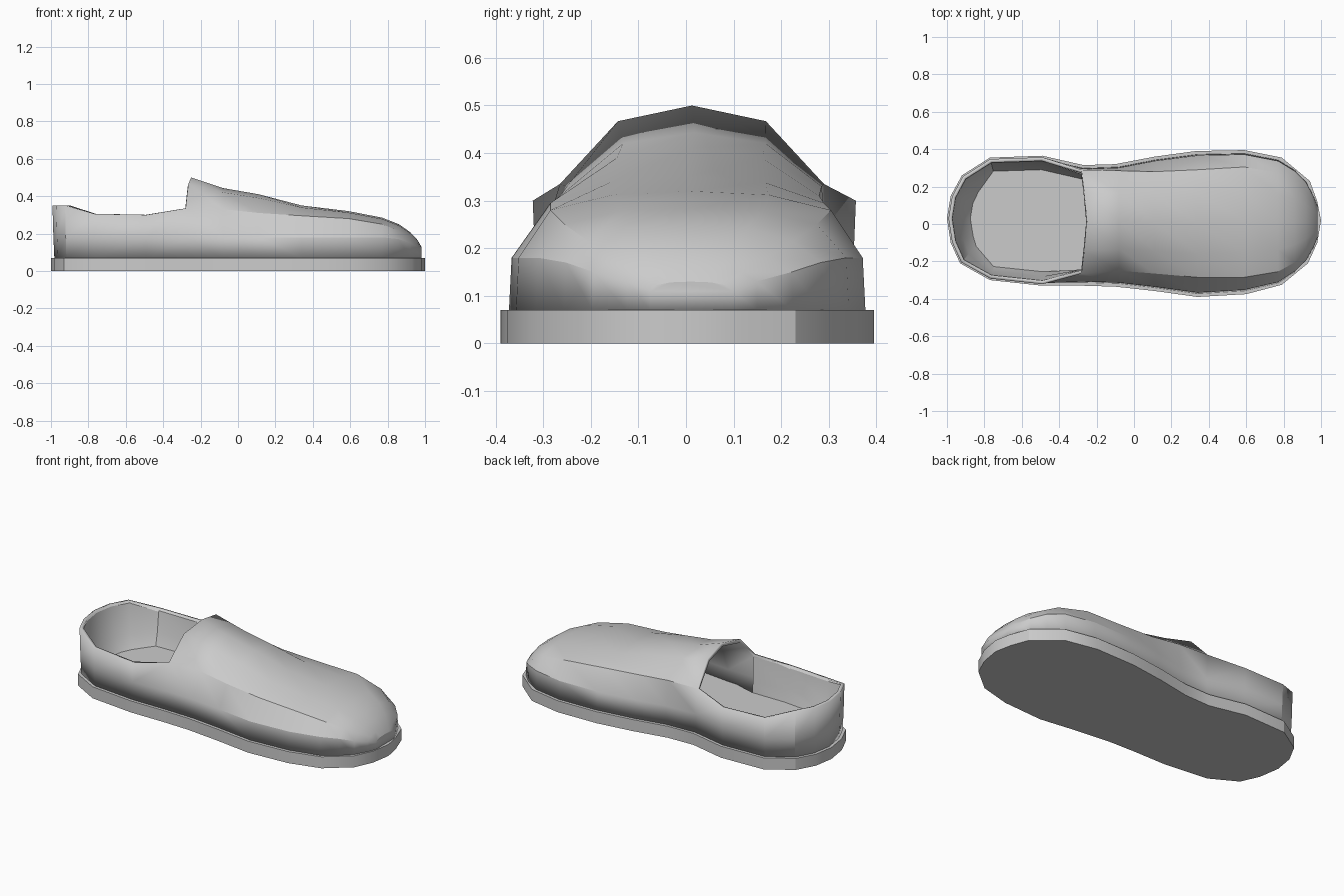
import bpy, bmesh
from mathutils import Vector

if "Cube" in bpy.data.objects:
    bpy.data.objects.remove(bpy.data.objects["Cube"])

# Sole outline: heel (from +y round to -y), then -y side, toe, +y side
HEEL = [(-.27, .315), (-.49, .365), (-.77, .355), (-.92, .26), (-.98, .15), (-1, .03),
        (-.98, -.10), (-.93, -.21), (-.77, -.30), (-.49, -.33), (-.27, -.33)]
FORE = [(-.1, -.335), (.11, -.358), (.34, -.39), (.6, -.375), (.79, -.325), (.93, -.21),
        (.98, -.10), (1, .02), (.98, .12), (.94, .23), (.79, .355), (.59, .395),
        (.33, .39), (.11, .36), (-.1, .32)]
OUTLINE = [Vector(p) for p in HEEL + FORE]
NH = len(HEEL)


def inset(i, d):
    n = len(OUTLINE)
    t = (OUTLINE[(i + 1) % n] - OUTLINE[i - 1]).normalized()
    return OUTLINE[i] + Vector((-t.y, t.x)) * d


def make(name, verts, faces, up_face=None, smooth=True):
    me = bpy.data.meshes.new(name)
    me.from_pydata([tuple(v) for v in verts], [], faces)
    ob = bpy.data.objects.new(name, me)
    bpy.context.collection.objects.link(ob)
    bm = bmesh.new()
    bm.from_mesh(me)
    bmesh.ops.remove_doubles(bm, verts=bm.verts, dist=.0005)
    bmesh.ops.recalc_face_normals(bm, faces=bm.faces)
    if up_face:
        top = max(bm.faces, key=up_face)
        if top.normal.z < 0:
            bmesh.ops.reverse_faces(bm, faces=bm.faces)
    bm.to_mesh(me)
    bm.free()
    if smooth:
        bpy.ops.object.select_all(action='DESELECT')
        ob.select_set(True)
        bpy.context.view_layer.objects.active = ob
        bpy.ops.object.shade_smooth_by_angle(angle=.5)
    return ob


def strip_faces(rows, cols, start=0):
    return [(start + r * cols + c, start + r * cols + c + 1,
             start + (r + 1) * cols + c + 1, start + (r + 1) * cols + c)
            for r in range(rows - 1) for c in range(cols - 1)]


# Sole slab
n = len(OUTLINE)
verts = [(p.x, p.y, z) for z in (0, .07) for p in OUTLINE]
faces = [tuple(range(n)), tuple(range(n, 2 * n))]
faces += [(i, (i + 1) % n, n + (i + 1) % n, n + i) for i in range(n)]
make("sole", verts, faces)

# Vamp stations: x, base y+, base y-, shoulder y+, shoulder y-, mid z, shoulder z, crest z
STATIONS = [
    (-.27, .298, -.312, .29, -.265, .18, .335, .50),
    (-.08, .305, -.318, .285, -.25, .18, .33, .443),
    (.11, .342, -.34, .28, -.265, .18, .31, .41),
    (.34, .372, -.372, .29, -.285, .18, .295, .35),
    (.59, .377, -.357, .305, -.285, .18, .28, .32),
    (.77, .342, -.315, .275, -.255, .18, .25, .285),
    (.86, .287, -.256, .225, -.205, .17, .215, .25),
    (.92, .225, -.197, .17, -.15, .15, .18, .208),
    (.96, .15, -.125, .115, -.095, .13, .15, .165),
    (.98, .10, -.075, .085, -.065, .11, .122, .13)]


def section(i):
    x, bp, bn, sp, sn, zm, zs, zc = STATIONS[i]
    mid = (sp + sn) / 2
    zu = zs + .8 * (zc - zs)
    dx = (-.01, .005, .02) if i == 0 else (0, 0, 0)
    return [(x, bp, .07), (x, bp * .985, zm), (x + dx[0], sp, zs),
            (x + dx[1], mid + (sp - mid) * .56, zu), (x + dx[2], mid, zc),
            (x + dx[1], mid + (sn - mid) * .56, zu), (x + dx[0], sn, zs),
            (x, bn * .985, zm), (x, bn, .07)]


verts = [v for i in range(len(STATIONS)) for v in section(i)]
faces = strip_faces(len(STATIONS), 9)
faces.append(tuple(range(len(verts) - 9, len(verts))))

# Heel wall columns joined to both sides of the throat section
RIM = {i: (.35 if OUTLINE[i].x < -.9 else .305 if OUTLINE[i].x < -.6 else .30)
       for i in range(1, NH - 1)}
throat = section(0)
columns = [throat[:3]]
for i in range(1, NH - 1):
    b, r = inset(i, .018), inset(i, .008)
    m = (b + r) / 2
    columns.append([(b.x, b.y, .07), (m.x, m.y, .18), (r.x, r.y, RIM[i])])
columns.append(throat[:5:-1])
start = len(verts)
verts += [v for col in columns for v in col]
faces += strip_faces(len(columns), 3, start)
upper = make("upper", verts, faces, lambda f: f.calc_center_median().z)
sol = upper.modifiers.new("thickness", 'SOLIDIFY')
sol.thickness = .02
sol.offset = -1

# Footbed, with a lining sloping up to the heel rim
bed = []
for i in range(n):
    x = OUTLINE[i].x
    p = inset(i, .125 if x < -.9 else .075 if i < NH else .03)
    bed.append((p.x, p.y, .10))
lining = []
for i in range(1, NH - 1):
    p = inset(i, .027)
    q = inset(i, .05 if OUTLINE[i].x > -.9 else .07)
    lining += [bed[i], (q.x, q.y, .17), (p.x, p.y, RIM[i] - .004)]
ends = []
for i, s in ((0, throat[2]), (NH - 1, throat[6])):
    k = .022 if s[1] < 0 else -.022
    ends.append([bed[i], (s[0], s[1] + k, .17), (s[0], s[1] + k, s[2] - .01)])
lining = ends[0] + lining + ends[1]
make("footbed", bed + lining, [tuple(range(n))] + strip_faces(NH, 3, n),
     lambda f: f.calc_area())
